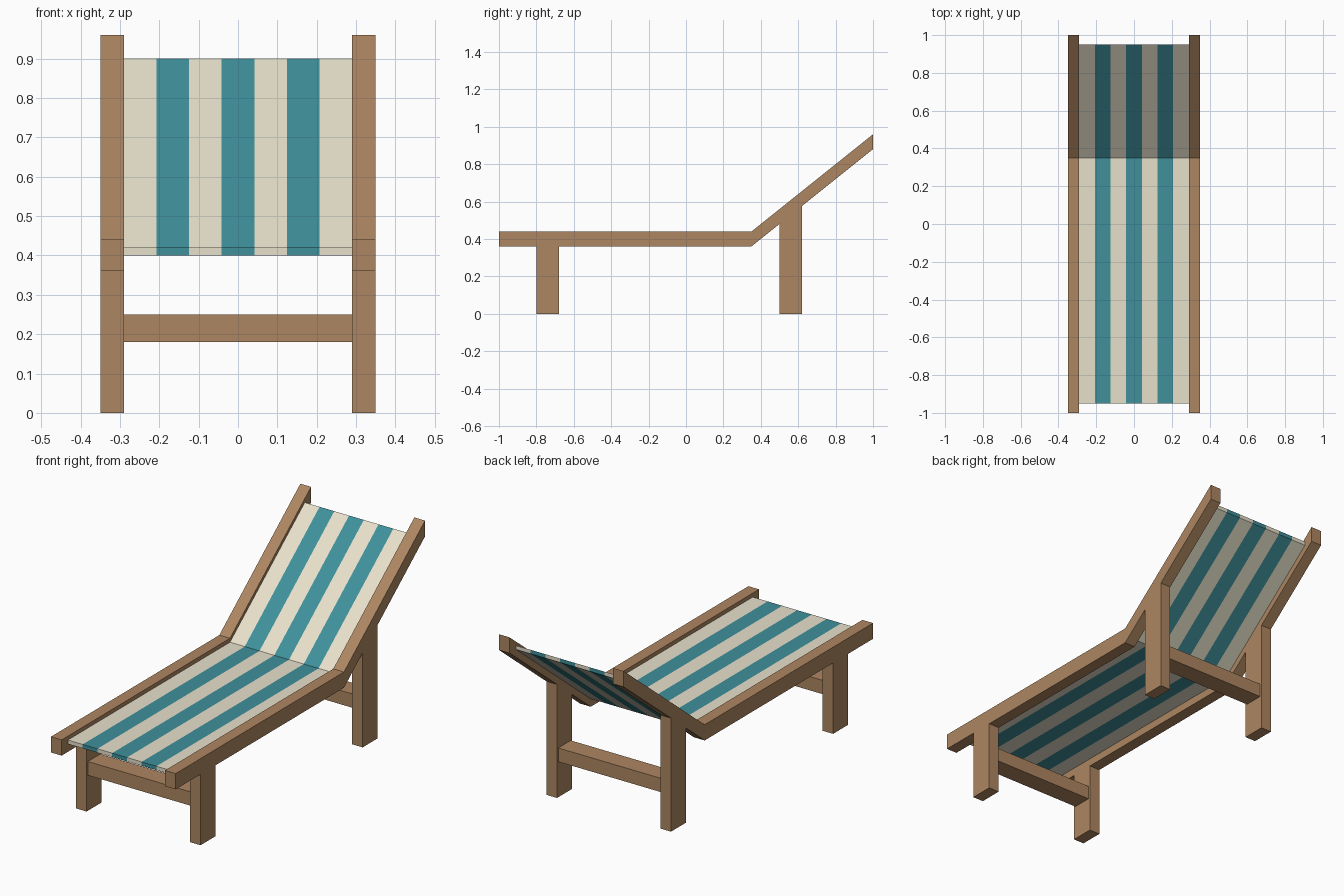
import bpy

if "Cube" in bpy.data.objects:
    bpy.data.objects.remove(bpy.data.objects["Cube"])


def material(name, rgb):
    m = bpy.data.materials.new(name)
    m.diffuse_color = (*rgb, 1)
    m.use_nodes = True
    m.node_tree.nodes["Principled BSDF"].inputs["Base Color"].default_value = m.diffuse_color
    return m


wood = material("wood", (0.42, 0.24, 0.12))
cream = material("cream_canvas", (0.80, 0.75, 0.60))
teal = material("teal_canvas", (0.05, 0.28, 0.33))


def extrude_x(name, profile, x0, x1, mat):
    """Solid made by sweeping a (y, z) outline, listed counterclockwise, from x0 to x1."""
    n = len(profile)
    verts = [(x, y, z) for x in (x0, x1) for y, z in profile]
    faces = [list(range(n))[::-1], list(range(n, 2 * n))]
    faces += [(i, (i + 1) % n, n + (i + 1) % n, n + i) for i in range(n)]
    mesh = bpy.data.meshes.new(name)
    mesh.from_pydata(verts, [], faces)
    mesh.materials.append(mat)
    obj = bpy.data.objects.new(name, mesh)
    bpy.context.collection.objects.link(obj)
    return obj


def rail_underside(y):
    return 0.36 + max(0, y - 0.35) * 0.8


INNER, OUTER = 0.29, 0.35

# Bent side rails and legs, left and right
rail = [(-1, 0.36), (0.35, 0.36), (1, 0.88), (1, 0.96), (0.35, 0.44), (-1, 0.44)]
for side, x0, x1 in (("left", -OUTER, -INNER), ("right", INNER, OUTER)):
    extrude_x(f"{side}_rail", rail, x0, x1, wood)
    for place, y0, y1 in (("front", -0.80, -0.68), ("back", 0.50, 0.62)):
        leg = [(y0, 0), (y1, 0), (y1, rail_underside(y1)), (y0, rail_underside(y0))]
        extrude_x(f"{place}_{side}_leg", leg, x0, x1, wood)

# Crossbars between each pair of legs
for place, y in (("front", -0.74), ("back", 0.56)):
    bar = [(y - 0.05, 0.18), (y + 0.05, 0.18), (y + 0.05, 0.25), (y - 0.05, 0.25)]
    extrude_x(f"{place}_crossbar", bar, -INNER, INNER, wood)

# Striped canvas sling, seven strips following the rails
sling = [(-0.95, 0.40), (0.35, 0.40), (0.95, 0.88), (0.95, 0.90), (0.35, 0.42), (-0.95, 0.42)]
STRIPES = 7
width = 2 * INNER / STRIPES
for i in range(STRIPES):
    x = -INNER + i * width
    extrude_x(f"canvas_stripe_{i + 1}", sling, x, x + width, teal if i % 2 else cream)
